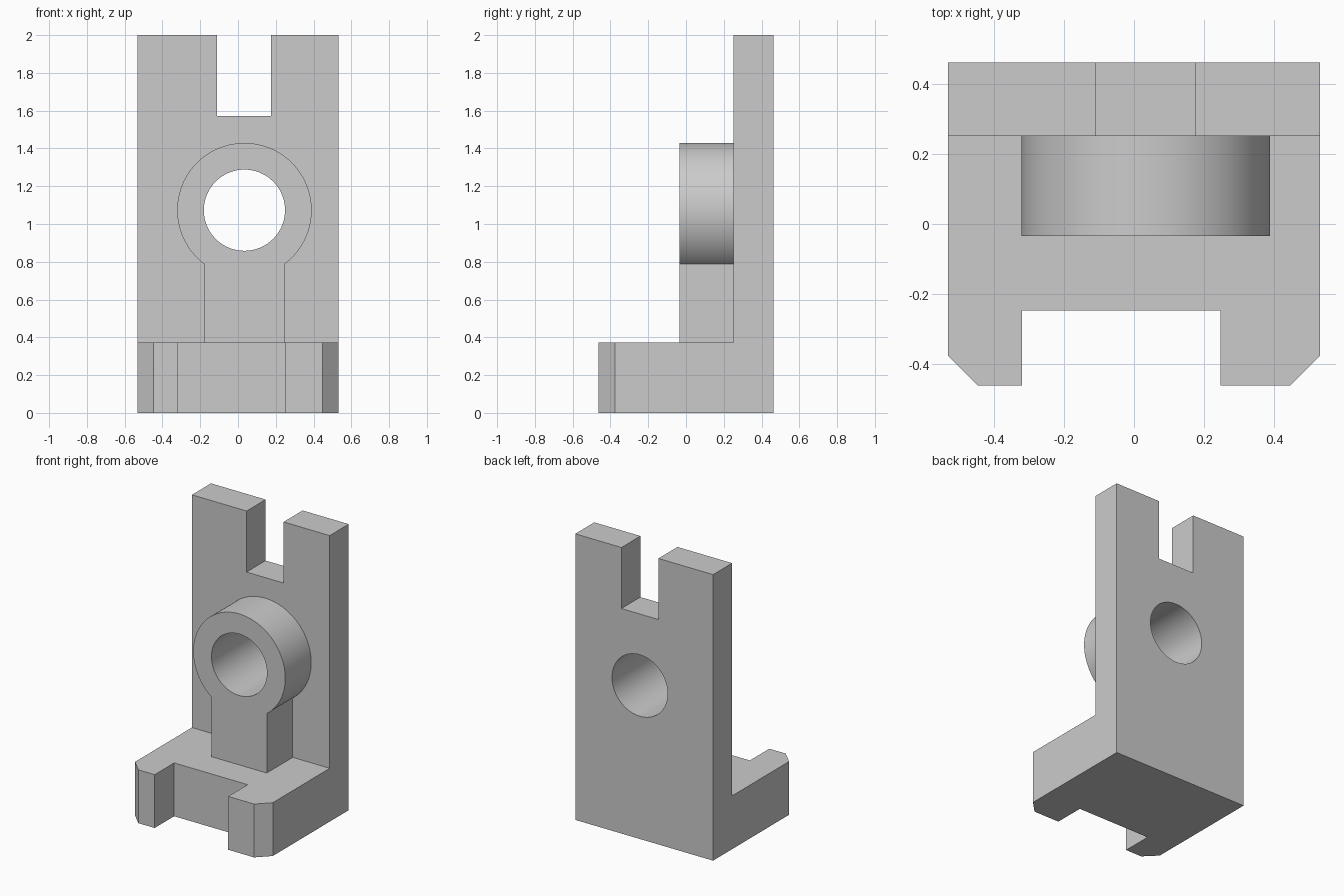
import bpy
import bmesh
from math import asin, cos, sin, pi, radians

cube = bpy.data.objects.get("Cube")
if cube:
    bpy.data.objects.remove(cube, do_unlink=True)

grey = bpy.data.materials.new("plain grey")
grey.use_nodes = True
colour = (0.6, 0.6, 0.6, 1)
grey.diffuse_color = colour
grey.node_tree.nodes["Principled BSDF"].inputs["Base Color"].default_value = colour


def extrude(name, points, start, end, axis):
    """Extrude an outline along y (points are x, z) or z (points are x, y)."""
    bm = bmesh.new()
    place = (lambda a, b: (a, start, b)) if axis == "y" else (lambda a, b: (a, b, start))
    face = bm.faces.new([bm.verts.new(place(a, b)) for a, b in points])
    result = bmesh.ops.extrude_face_region(bm, geom=[face])
    verts = [g for g in result["geom"] if isinstance(g, bmesh.types.BMVert)]
    step = (0, end - start, 0) if axis == "y" else (0, 0, end - start)
    bmesh.ops.translate(bm, verts=verts, vec=step)
    bmesh.ops.recalc_face_normals(bm, faces=bm.faces)
    mesh = bpy.data.meshes.new(name)
    bm.to_mesh(mesh)
    bm.free()
    mesh.materials.append(grey)
    obj = bpy.data.objects.new(name, mesh)
    bpy.context.collection.objects.link(obj)
    return obj


def combine(target, tool, operation):
    """Apply an exact boolean and discard the tool."""
    mod = target.modifiers.new(operation, "BOOLEAN")
    mod.operation, mod.solver, mod.object = operation, "EXACT", tool
    bpy.context.view_layer.objects.active = target
    bpy.ops.object.modifier_apply(modifier=mod.name)
    bpy.data.objects.remove(tool, do_unlink=True)


def arc(radius, first, last, count):
    angles = [first + (last - first) * i / count for i in range(count + 1)]
    return [(cx + radius * cos(a), cz + radius * sin(a)) for a in angles]


W, D = 0.533, 0.462             # half width and half depth
cx, cz = 0.034, 1.073           # bore centre
bore, ring, half_post = 0.215, 0.356, 0.213
plate_front, boss_front, base_top = 0.252, -0.035, 0.373

# Upright plate with the off-centre slot in its top edge
left, right, floor = -0.11, 0.176, 1.573
bracket = extrude("bracket", [(-W, 0), (W, 0), (W, 2), (right, 2), (right, floor),
                              (left, floor), (left, 2), (-W, 2)], plate_front, D, "y")

# Foot with front notch and chamfered outer corners
c = 0.085
foot = extrude("foot", [(-W, D), (-W, c - D), (c - W, -D), (-0.321, -D),
                        (-0.321, -0.247), (0.248, -0.247), (0.248, -D),
                        (W - c, -D), (W, c - D), (W, D)], 0, base_top, "z")
combine(bracket, foot, "UNION")

# Round boss standing on a straight post
a = asin(half_post / ring)
outline = arc(ring, a - pi / 2, 3 * pi / 2 - a, 80)
outline += [(cx - half_post, 0.2), (cx + half_post, 0.2)]
combine(bracket, extrude("boss", outline, boss_front, 0.36, "y"), "UNION")

# Bore through boss and plate
combine(bracket, extrude("bore", arc(bore, 0, 2 * pi, 72)[:-1], -1, 1, "y"), "DIFFERENCE")

# Smooth curved walls, crisp edges elsewhere
bpy.ops.object.select_all(action="DESELECT")
bracket.select_set(True)
bpy.context.view_layer.objects.active = bracket
bpy.ops.object.shade_smooth_by_angle(angle=radians(30))
